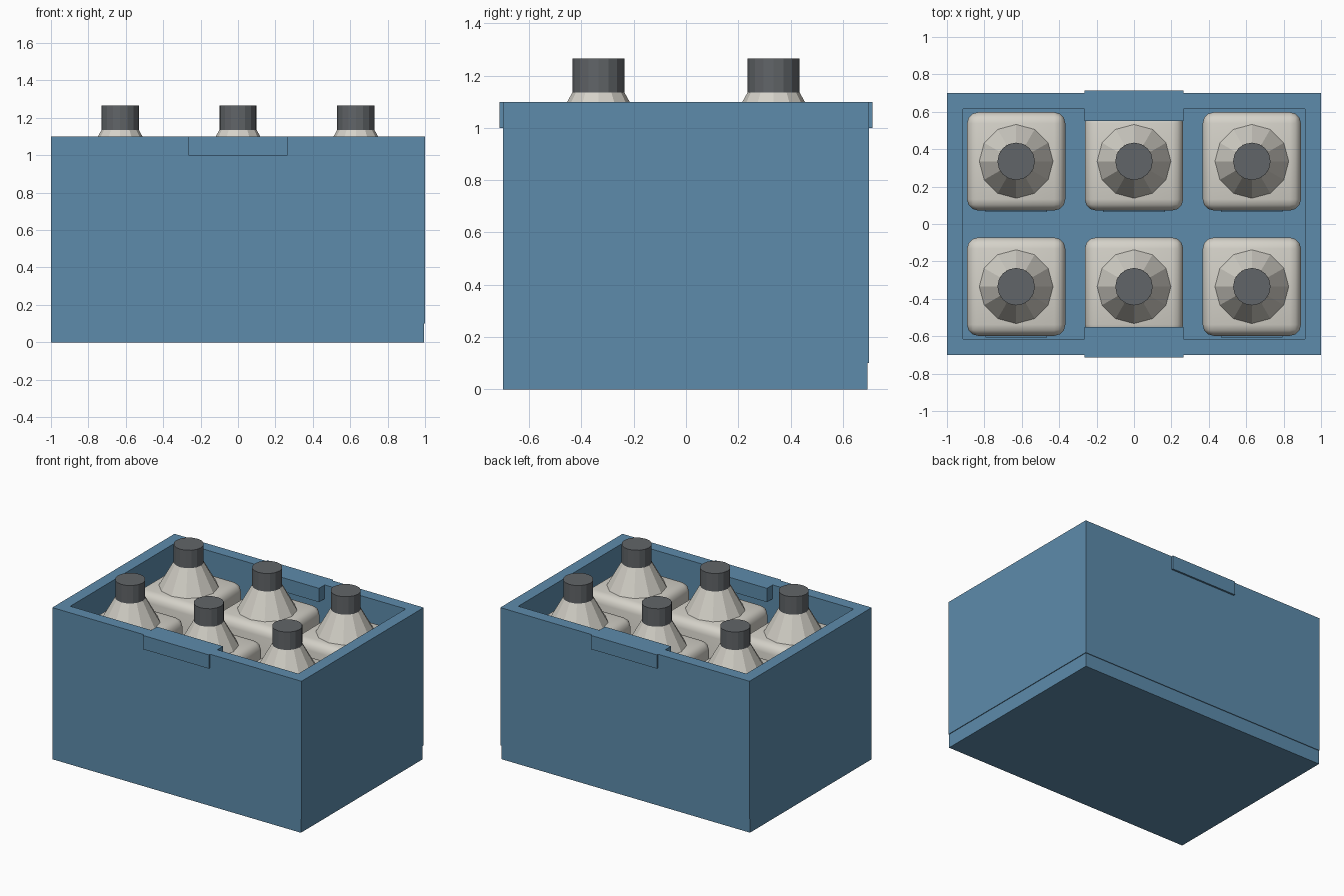
import bpy, bmesh
from mathutils import Matrix

cube = bpy.data.objects.get("Cube")
if cube:
    bpy.data.objects.remove(cube, do_unlink=True)


def material(name, rgb):
    m = bpy.data.materials.new(name)
    m.use_nodes = True
    m.diffuse_color = (*rgb, 1)
    bsdf = next(n for n in m.node_tree.nodes if n.type == 'BSDF_PRINCIPLED')
    bsdf.inputs["Base Color"].default_value = (*rgb, 1)
    return m


BLUE = material("crate blue", (0.11, 0.26, 0.41))
CREAM = material("bottle cream", (0.66, 0.64, 0.58))
GREY = material("cap grey", (0.12, 0.13, 0.14))


def finish(name, bm, mat):
    bmesh.ops.recalc_face_normals(bm, faces=bm.faces)
    me = bpy.data.meshes.new(name)
    bm.to_mesh(me)
    bm.free()
    me.materials.append(mat)
    ob = bpy.data.objects.new(name, me)
    bpy.context.scene.collection.objects.link(ob)
    return ob


def box(name, lo, hi, mat, bevel=0):
    bm = bmesh.new()
    size = [b - a for a, b in zip(lo, hi)]
    mid = [(a + b) / 2 for a, b in zip(lo, hi)]
    bmesh.ops.create_cube(bm, size=1, matrix=Matrix.Translation(mid) @ Matrix.Diagonal((*size, 1)))
    if bevel:
        bmesh.ops.bevel(bm, geom=bm.edges[:], offset=bevel, segments=3,
                        profile=0.5, affect='EDGES')
    return finish(name, bm, mat)


def tapered(name, x, y, z0, z1, r0, r1, sides, mat):
    bm = bmesh.new()
    bmesh.ops.create_cone(bm, cap_ends=True, segments=sides, radius1=r0, radius2=r1,
                          depth=z1 - z0, matrix=Matrix.Translation((x, y, (z0 + z1) / 2)))
    return finish(name, bm, mat)


# crate: floor slab and a hollow ring of walls
X, Y, TOP, WALL, FLOOR = 1.0, 0.7, 1.1, 0.085, 0.1
box("crate_floor", (-X, -Y, 0), (X - 0.005, Y - 0.005, FLOOR), BLUE)

bm = bmesh.new()
rings = []
for z in (FLOOR, TOP):
    for inset in (0, WALL):
        a, b = X - inset, Y - inset
        rings.append([bm.verts.new((sx * a, sy * b, z))
                      for sx, sy in ((-1, -1), (1, -1), (1, 1), (-1, 1))])
out_low, in_low, out_top, in_top = rings
for p, q in ((out_low, out_top), (out_top, in_top), (in_top, in_low), (in_low, out_low)):
    for i in range(4):
        j = (i + 1) % 4
        bm.faces.new((p[i], p[j], q[j], q[i]))
finish("crate_walls", bm, BLUE)

# grips through the long walls
for side, s in (("front", -1), ("back", 1)):
    ys = sorted((s * 0.55, s * 0.713))
    box(side + "_grip", (-0.265, ys[0], 1.0), (0.265, ys[1], TOP), BLUE)

# six bottles: body, shoulder, cap and a label on the front face
HALF, SHOULDER, NECK = 0.263, 0.96, 1.135
for row, y in (("front", -0.335), ("back", 0.335)):
    for col, x in (("right", -0.63), ("middle", 0), ("left", 0.63)):
        tag = f"{row}_{col}_bottle_"
        body = box(tag + "body", (x - HALF, y - HALF, FLOOR),
                   (x + HALF, y + HALF, SHOULDER), CREAM, bevel=0.06)
        bpy.ops.object.select_all(action='DESELECT')
        body.select_set(True)
        bpy.context.view_layer.objects.active = body
        bpy.ops.object.shade_smooth_by_angle(angle=0.6)
        tapered(tag + "shoulder", x, y, SHOULDER - 0.005, NECK, 0.2, 0.1, 12, CREAM)
        tapered(tag + "cap", x, y, NECK, 1.265, 0.1, 0.1, 16, GREY)
        box(tag + "label", (x - 0.165, y - HALF - 0.009, 0.35),
            (x + 0.165, y - HALF, 0.7), BLUE)
